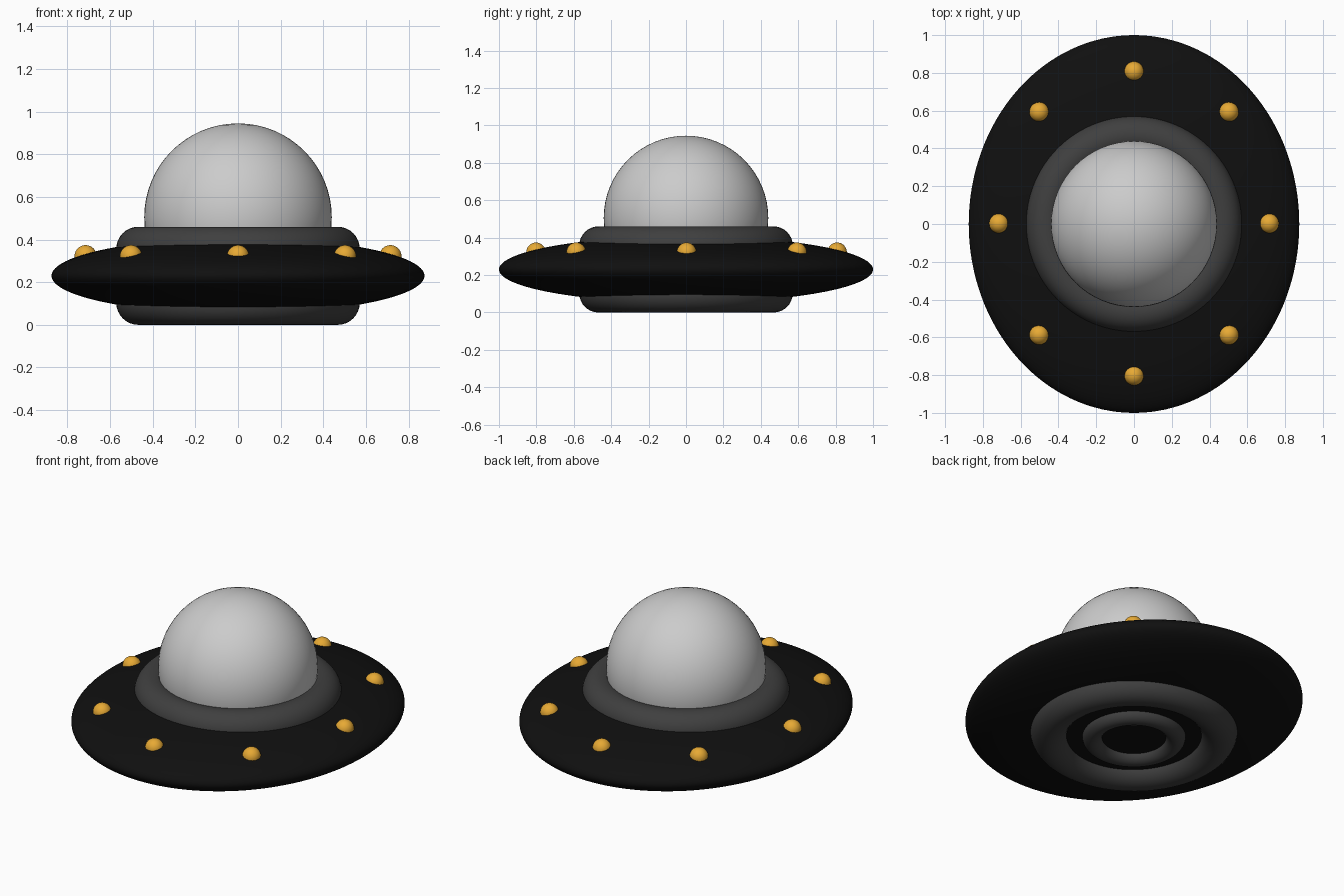
import bpy

if "Cube" in bpy.data.objects:
    bpy.data.objects.remove(bpy.data.objects["Cube"])


def material(name, rgb):
    mat = bpy.data.materials.new(name)
    mat.diffuse_color = (*rgb, 1)
    mat.use_nodes = True
    mat.node_tree.nodes["Principled BSDF"].inputs["Base Color"].default_value = mat.diffuse_color
    return mat


black = material("black", (0.005, 0.005, 0.005))
dark_grey = material("dark_grey", (0.05, 0.05, 0.05))
gold = material("gold", (0.8, 0.4, 0.035))


def finish(name, mat=None):
    ob = bpy.context.object
    ob.name = name
    if mat:
        ob.data.materials.append(mat)
    bpy.ops.object.shade_smooth()
    return ob


def ball(name, radii, loc, mat=None, segments=64, rings=32):
    bpy.ops.mesh.primitive_uv_sphere_add(segments=segments, ring_count=rings, radius=1, location=loc)
    bpy.context.object.scale = radii
    bpy.ops.object.transform_apply(location=False, rotation=False, scale=True)
    return finish(name, mat)


def ring(name, major, minor, z):
    bpy.ops.mesh.primitive_torus_add(major_radius=major, minor_radius=minor, location=(0, 0, z),
                                     major_segments=96, minor_segments=32)
    return finish(name, dark_grey)


# Oval saucer disc and glass dome
ball("saucer_disc", (0.875, 1.0, 0.178), (0, 0, 0.23), black, 128, 64)
ball("dome", (0.44, 0.44, 0.44), (0, 0, 0.505))

# Collar under the dome, and landing rings on the underside
ring("dome_collar", 0.468, 0.103, 0.357)
ring("base_ring", 0.468, 0.103, 0.103)
ring("inner_base_ring", 0.23, 0.055, 0.065)

# Eight lights around the upper rim
spots = [(0.715, 0), (-0.715, 0), (0, 0.805), (0, -0.805)]
spots += [(sx * 0.502, sy * 0.59) for sx in (1, -1) for sy in (1, -1)]
for i, (x, y) in enumerate(spots):
    ball(f"rim_light_{i + 1}", (0.052, 0.052, 0.052), (x, y + 0.003, 0.322), gold, 32, 16)
